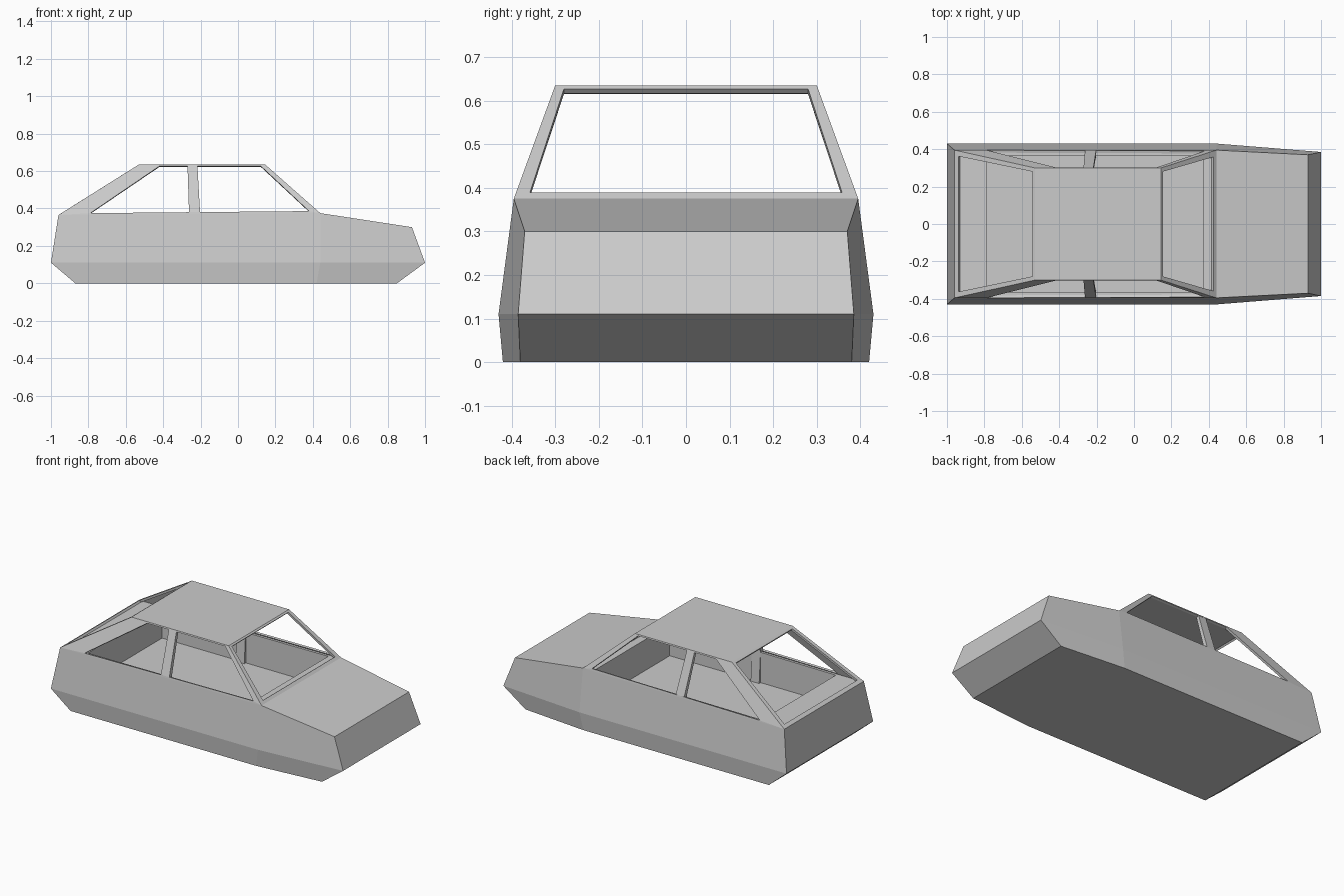
import bpy, bmesh

if "Cube" in bpy.data.objects:
    bpy.data.objects.remove(bpy.data.objects["Cube"])


def make_object(name, bm):
    mesh = bpy.data.meshes.new(name)
    bm.to_mesh(mesh)
    bm.free()
    obj = bpy.data.objects.new(name, mesh)
    bpy.context.collection.objects.link(obj)
    return obj


def rect(x0, y0, z0, x1, y1, z1):
    """Symmetric four-corner loop: rear edge (x0) then front edge (x1)."""
    return [(x0, -y0, z0), (x1, -y1, z1), (x1, y1, z1), (x0, y0, z0)]


def bridge(bm, a, b):
    """Quads between two matching closed loops of vertices."""
    for i in range(len(a)):
        j = (i + 1) % len(a)
        bm.faces.new((a[i], a[j], b[j], b[i]))


# Lower body: three stations along x, each with bottom, middle and top points
stations = [
    [(-0.87, 0.42, 0.0), (-1.0, 0.43, 0.11), (-0.96, 0.395, 0.365)],
    [(0.42, 0.42, 0.0), (0.44, 0.43, 0.11), (0.44, 0.395, 0.375)],
    [(0.85, 0.38, 0.0), (1.0, 0.385, 0.11), (0.93, 0.37, 0.30)],
]
bm = bmesh.new()
rings = []
for st in stations:
    right = [bm.verts.new((x, -y, z)) for x, y, z in st]
    left = [bm.verts.new(p) for p in reversed(st)]
    rings.append(right + left)
for r, (a, b) in enumerate(zip(rings, rings[1:])):
    for i in range(6):
        if r == 0 and i == 2:
            continue  # open top over the cabin
        j = (i + 1) % 6
        bm.faces.new((a[i], a[j], b[j], b[i]))
for r in (rings[0], rings[2]):
    bm.faces.new((r[0], r[1], r[4], r[5]))
    bm.faces.new((r[1], r[2], r[3], r[4]))

# Cabin tub sunk into the body: sill ring, walls and floor
outer = [rings[0][2], rings[1][2], rings[1][3], rings[0][3]]
rim = [bm.verts.new(p) for p in rect(-0.785, 0.367, 0.367, 0.37, 0.367, 0.3745)]
base = [bm.verts.new(p) for p in rect(-0.785, 0.367, 0.18, 0.37, 0.367, 0.18)]
bridge(bm, outer, rim)
bridge(bm, rim, base)
bm.faces.new(base)
bmesh.ops.recalc_face_normals(bm, faces=bm.faces[:])
make_object("lower_body", bm)


# Greenhouse: roof plus window frames, thickened inward
def side_y(z):
    return 0.395 - (z - 0.375) * 0.095 / 0.26


bm = bmesh.new()
belt = [bm.verts.new(p) for p in rect(-0.96, 0.395, 0.365, 0.44, 0.395, 0.375)]
roof = [bm.verts.new(p) for p in rect(-0.53, 0.30, 0.635, 0.145, 0.30, 0.635)]
bm.faces.new(roof)
side_hole = [(-0.79, 0.375), (0.38, 0.386), (0.122, 0.627), (-0.42, 0.627)]
for a, b, s in ((0, 1, -1), (3, 2, 1)):
    hole = [bm.verts.new((x, s * side_y(z), z)) for x, z in side_hole]
    bridge(bm, [belt[a], belt[b], roof[b], roof[a]], hole)
end_holes = [
    (0, 3, (-0.938, 0.362, 0.379), (-0.543, 0.28, 0.627)),
    (1, 2, (0.424, 0.358, 0.389), (0.154, 0.28, 0.627)),
]
for a, b, (x0, y0, z0), (x1, y1, z1) in end_holes:
    hole = [bm.verts.new(p) for p in
            ((x0, -y0, z0), (x0, y0, z0), (x1, y1, z1), (x1, -y1, z1))]
    bridge(bm, [belt[a], belt[b], roof[b], roof[a]], hole)
bmesh.ops.recalc_face_normals(bm, faces=bm.faces[:])
bm.faces.ensure_lookup_table()
if bm.faces[0].normal.z < 0:
    bmesh.ops.reverse_faces(bm, faces=bm.faces[:])
cabin = make_object("roof_and_window_frames", bm)
solid = cabin.modifiers.new("thickness", "SOLIDIFY")
solid.thickness = 0.014
solid.offset = -1

# Door pillars: from the floor up to the roof on both sides
levels = [(-0.262, -0.203, 0.18, 0.352, 0.39),
          (-0.262, -0.203, 0.38, 0.366, side_y(0.38) - 0.001),
          (-0.270, -0.217, 0.63, 0.280, side_y(0.63) - 0.001)]
for side, s in (("right", -1), ("left", 1)):
    bm = bmesh.new()
    loops = []
    for x0, x1, z, yi, yo in levels:
        loops.append([bm.verts.new((x, s * y, z)) for x, y in
                      ((x0, yi), (x1, yi), (x1, yo), (x0, yo))])
    bridge(bm, loops[0], loops[1])
    bridge(bm, loops[1], loops[2])
    bm.faces.new(loops[0])
    bm.faces.new(loops[2])
    bmesh.ops.recalc_face_normals(bm, faces=bm.faces[:])
    make_object(side + "_door_pillar", bm)
